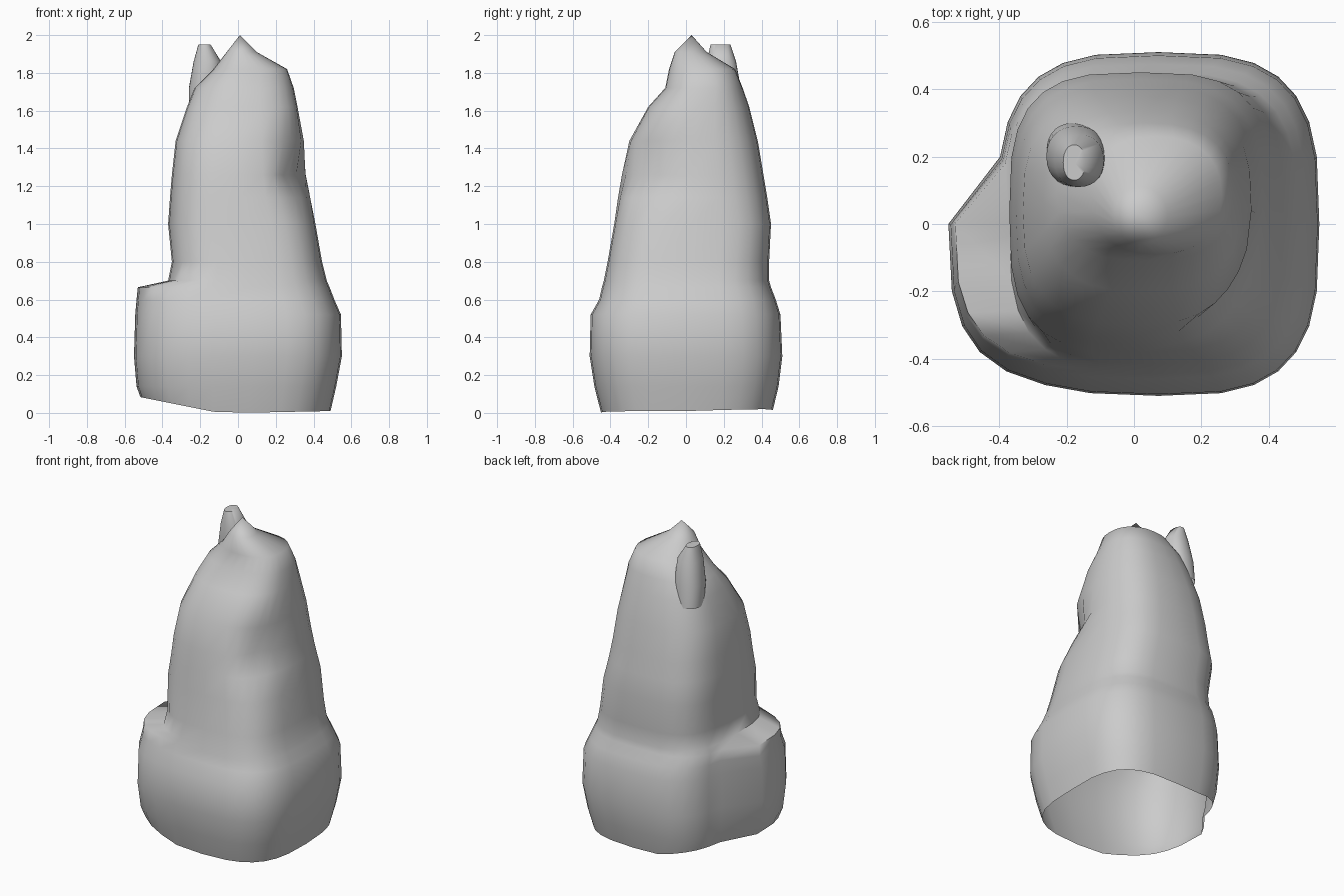
import bpy, bmesh, math
from math import cos, sin, pi, exp

if "Cube" in bpy.data.objects:
    bpy.data.objects.remove(bpy.data.objects["Cube"])

SEG = 28

def sgn_pow(v, p):
    return math.copysign(abs(v) ** p, v)

def ring_points(z, x0, x1, y0, y1, n):
    """Rounded-square cross-section fitted between the given limits."""
    cx, cy, rx, ry = (x0 + x1) / 2, (y0 + y1) / 2, (x1 - x0) / 2, (y1 - y0) / 2
    return [(cx + rx * sgn_pow(cos(2 * pi * i / SEG), 2 / n),
             cy + ry * sgn_pow(sin(2 * pi * i / SEG), 2 / n), z) for i in range(SEG)]

def loft(name, rings, apex, shape=None):
    bm = bmesh.new()
    loops = []
    for r in rings:
        pts = ring_points(*r)
        if shape:
            pts = [shape(*p) for p in pts]
        loops.append([bm.verts.new(p) for p in pts])
    for a, b in zip(loops, loops[1:]):
        for i in range(SEG):
            j = (i + 1) % SEG
            bm.faces.new((a[i], a[j], b[j], b[i]))
    tip = bm.verts.new(apex)
    for i in range(SEG):
        bm.faces.new((loops[-1][i], loops[-1][(i + 1) % SEG], tip))
    for f in bm.faces:
        f.smooth = True
    mesh = bpy.data.meshes.new(name)
    bm.to_mesh(mesh)
    bm.free()
    ob = bpy.data.objects.new(name, mesh)
    bpy.context.collection.objects.link(ob)
    return ob

def body_shape(x, y, z):
    # haunch bulging out on the left, ending in a ledge
    if z < 0.68 and x < 0 and y < 0.16:
        x *= 1 + 0.36 * min(1, (0.16 - y) / 0.05) * min(1, -x / 0.3)
    # hollow under the chin on the front right side
    ang = math.atan2(y, x)
    d = 1 - 0.24 * exp(-((ang + 0.6) / 0.45) ** 2 - ((z - 1.28) / 0.13) ** 2)
    x, y = x * d, y * d
    # uneven open rim at the bottom
    if z < 0.05:
        z = 0.11 * max(0, -x - 0.1) / 0.55 + 0.02 * max(0, x) + 0.03 * max(0, y)
    return x, y, z

# seated body and head: z, left, right, front, back, squareness
body = [
    (0.00, -0.38, 0.49, -0.45, 0.46, 3.2),
    (0.14, -0.395, 0.52, -0.485, 0.49, 3.2),
    (0.30, -0.405, 0.55, -0.51, 0.51, 3.2),
    (0.52, -0.40, 0.545, -0.505, 0.50, 3.2),
    (0.60, -0.395, 0.51, -0.46, 0.475, 3.2),
    (0.665, -0.39, 0.485, -0.445, 0.45, 3.2),
    (0.70, -0.37, 0.47, -0.435, 0.44, 3.2),
    (0.80, -0.35, 0.445, -0.415, 0.44, 3.2),
    (1.00, -0.37, 0.41, -0.38, 0.45, 3.2),
    (1.14, -0.36, 0.385, -0.36, 0.43, 3.0),
    (1.26, -0.35, 0.365, -0.34, 0.41, 3.0),
    (1.44, -0.33, 0.35, -0.30, 0.38, 2.8),
    (1.62, -0.27, 0.315, -0.20, 0.335, 2.6),
    (1.72, -0.23, 0.295, -0.11, 0.30, 2.5),
    (1.82, -0.13, 0.26, -0.09, 0.26, 2.3),
    (1.91, -0.06, 0.10, -0.06, 0.11, 2.0),
]
loft("seated_body", body, (0.01, 0.03, 2.0), body_shape)

# narrow rear ear
ear = [
    (1.58, -0.26, -0.10, 0.13, 0.30, 2.2),
    (1.72, -0.26, -0.08, 0.11, 0.29, 2.2),
    (1.86, -0.235, -0.09, 0.11, 0.265, 2.2),
    (1.95, -0.21, -0.145, 0.13, 0.235, 2.2),
]
loft("left_ear", ear, (-0.175, 0.18, 1.95))

for ob in list(bpy.context.collection.objects):
    bpy.ops.object.select_all(action='DESELECT')
    ob.select_set(True)
    bpy.context.view_layer.objects.active = ob
    bpy.ops.object.shade_smooth_by_angle(angle=math.radians(60))
